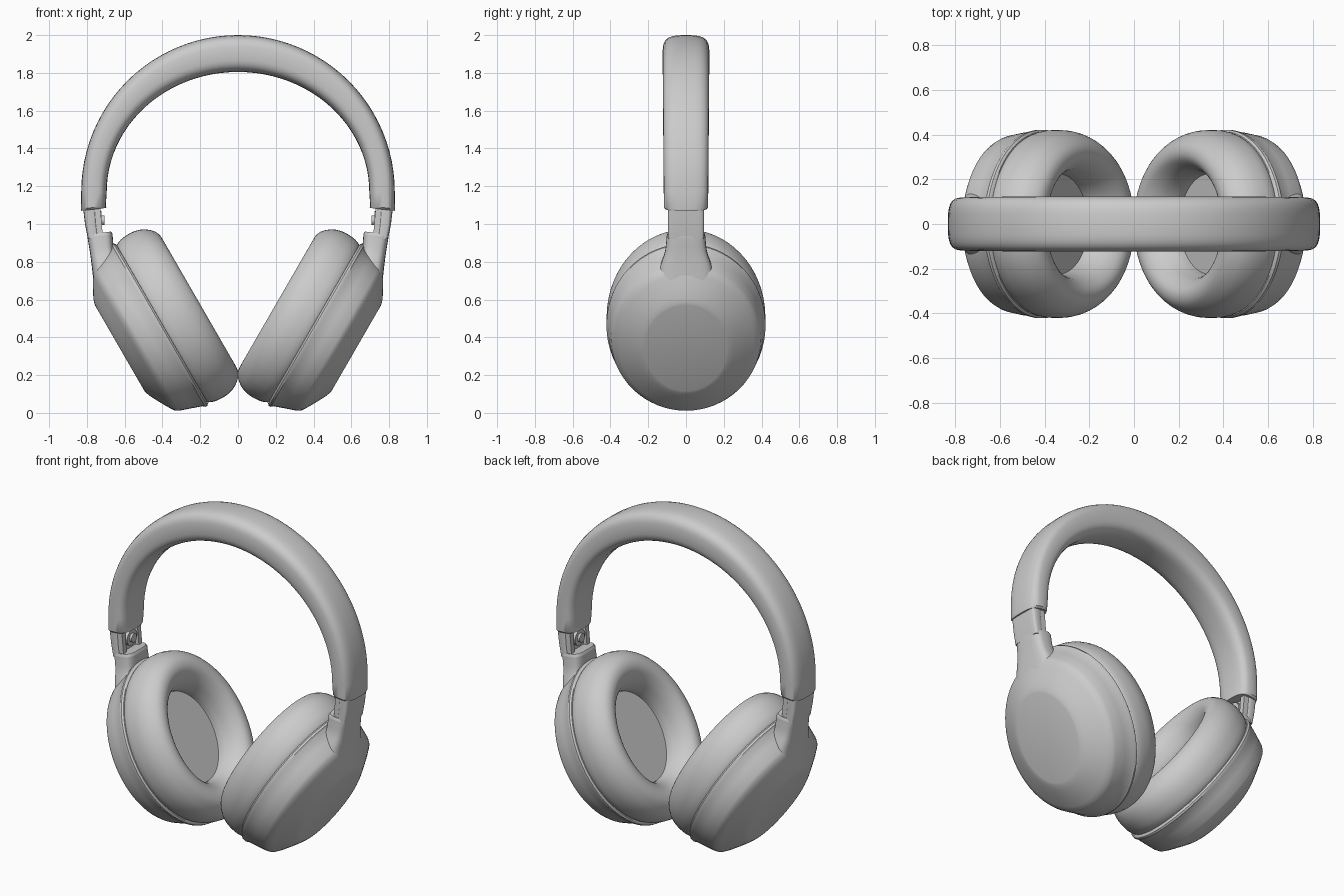
import bpy, bmesh, math
from mathutils import Vector

if "Cube" in bpy.data.objects:
    bpy.data.objects.remove(bpy.data.objects["Cube"])

grey = bpy.data.materials.new("matte grey")
grey.diffuse_color = (0.6, 0.6, 0.6, 1)
grey.use_nodes = True
grey.node_tree.nodes["Principled BSDF"].inputs["Base Color"].default_value = grey.diffuse_color

TILT = math.radians(30)          # ear cups lean so their lower edges meet
CUP_MID = 0.61                   # distance of cup centre along the tilted axis


def loft(name, rings, angle=40):
    """Skin a list of closed rings and cap both ends."""
    bm = bmesh.new()
    loops = [[bm.verts.new(p) for p in ring] for ring in rings]
    n = len(loops[0])
    for a, b in zip(loops, loops[1:]):
        for i in range(n):
            j = (i + 1) % n
            bm.faces.new((a[i], a[j], b[j], b[i]))
    bm.faces.new(loops[0])
    bm.faces.new(loops[-1])
    bmesh.ops.recalc_face_normals(bm, faces=bm.faces)
    mesh = bpy.data.meshes.new(name)
    bm.to_mesh(mesh)
    bm.free()
    mesh.materials.append(grey)
    ob = bpy.data.objects.new(name, mesh)
    bpy.context.collection.objects.link(ob)
    bpy.ops.object.select_all(action='DESELECT')
    bpy.context.view_layer.objects.active = ob
    ob.select_set(True)
    bpy.ops.object.shade_smooth_by_angle(angle=math.radians(angle))
    return ob


def smooth_path(pts, steps=4):
    """Catmull-Rom interpolation through a short list of points."""
    p = [Vector(q) for q in pts]
    p = [2 * p[0] - p[1]] + p + [2 * p[-1] - p[-2]]
    out = []
    for i in range(1, len(p) - 2):
        a, b, c, d = p[i - 1:i + 3]
        for k in range(steps):
            t = k / steps
            out.append(0.5 * (2 * b + (c - a) * t + (2 * a - 5 * b + 4 * c - d) * t * t
                              + (3 * b - a - 3 * c + d) * t ** 3))
    return out + [p[-2]]


def rounded(n=32, power=4):
    """Unit rounded-square outline (superellipse)."""
    pts = []
    for i in range(n):
        c, s = math.cos(2 * math.pi * i / n), math.sin(2 * math.pi * i / n)
        pts.append((math.copysign(abs(c) ** (2 / power), c),
                    math.copysign(abs(s) ** (2 / power), s)))
    return pts


def cup_ring(side, a, rh, ry, n=64):
    """Ellipse at depth a along the tilted cup axis."""
    ring = []
    for i in range(n):
        t = 2 * math.pi * i / n
        h = CUP_MID + rh * math.cos(t)
        ring.append((side * (a * math.cos(TILT) + h * math.sin(TILT)), ry * math.sin(t),
                     -a * math.sin(TILT) + h * math.cos(TILT)))
    return ring


def box_ring(side, x0, x1, z0, z1, ry, power):
    """Rounded section from inner point (x0, z0) to outer point (x1, z1)."""
    return [(side * ((x0 + x1) / 2 + u * (x1 - x0) / 2), v * ry,
             (z0 + z1) / 2 + u * (z1 - z0) / 2) for u, v in rounded(power=power)]


# Headband: padded arch, thicker at the crown, with short straight ends
arch = [(0.697, 0.83, 1.085, 1.07, 0.105), (0.70, 0.832, 1.095, 1.08, 0.116)]
STEPS = 48
base = []
for i in range(STEPS + 1):
    t = math.pi * i / STEPS
    c, s = math.cos(t), math.sin(t)
    base.append((0.695 * c, 0.83 * c, 1.17 + 0.635 * s, 1.17 + 0.83 * s, 0.118 + 0.006 * s))
arch = arch + base + [(-x0, -x1, z0, z1, r) for x0, x1, z0, z1, r in reversed(arch)]
loft("headband", [box_ring(1, x0, x1, z0, z1, r, 3.2) for x0, x1, z0, z1, r in arch])

# Profiles as (depth, half height, half width)
cushion = smooth_path([(0.04, 0.27, 0.225), (0.0, 0.275, 0.23), (-0.06, 0.305, 0.25),
                       (-0.102, 0.35, 0.285), (-0.114, 0.395, 0.322), (-0.1, 0.44, 0.362),
                       (-0.055, 0.48, 0.398), (0.0, 0.498, 0.417), (0.06, 0.498, 0.42),
                       (0.1, 0.487, 0.414), (0.125, 0.47, 0.40)])
shell = [(0.108, 0.46, 0.39), (0.113, 0.487, 0.413), (0.122, 0.496, 0.421), (0.134, 0.496, 0.421),
         (0.144, 0.486, 0.416), (0.2, 0.466, 0.409), (0.262, 0.445, 0.397), (0.282, 0.434, 0.386),
         (0.30, 0.408, 0.358), (0.335, 0.346, 0.297), (0.358, 0.302, 0.254), (0.368, 0.276, 0.23),
         (0.371, 0.262, 0.217)]

for side, label in ((1, "right"), (-1, "left")):
    loft(label + "_ear_cushion", [cup_ring(side, *p) for p in cushion])
    loft(label + "_ear_shell", [cup_ring(side, *p) for p in shell], 35)

    # Flared collar growing out of the shell
    collar = smooth_path([(0.60, 0.765, 0.70, 0.155), (0.63, 0.774, 0.78, 0.135),
                          (0.655, 0.783, 0.85, 0.112), (0.662, 0.793, 0.91, 0.104),
                          (0.664, 0.797, 0.937, 0.102)])
    collar += [Vector((0.672, 0.795, 0.95, 0.096))]
    loft(label + "_collar", [box_ring(side, x0, x1, z + 0.01, z - 0.005, r, 3.5)
                             for x0, x1, z, r in collar])

    # Sliding arm up into the headband
    loft(label + "_slider_arm", [box_ring(side, x0, x1, z, z, 0.096, 5) for x0, x1, z in
                                 ((0.735, 0.794, 0.92), (0.745, 0.81, 1.0), (0.752, 0.822, 1.10))])

    # Small hinge barrel and pin on the inner side of the arm
    for part, r, x0, x1 in (("hinge_barrel", 0.048, 0.722, 0.77), ("hinge_pin", 0.026, 0.708, 0.73)):
        loft(label + "_" + part, [[(side * x, r * math.cos(k * math.pi / 10),
                                    1.02 + r * math.sin(k * math.pi / 10)) for k in range(20)]
                                  for x in (x0, x1)])
    # Side rails framing the hinge recess
    for y in (-0.075, 0.075):
        loft(label + "_hinge_rail", [[(side * x, y + v * 0.016, z) for x, v in
                                      ((xa, -1), (xa + 0.04, -1), (xa + 0.04, 1), (xa, 1))]
                                     for xa, z in ((0.715, 0.93), (0.73, 1.1))])
